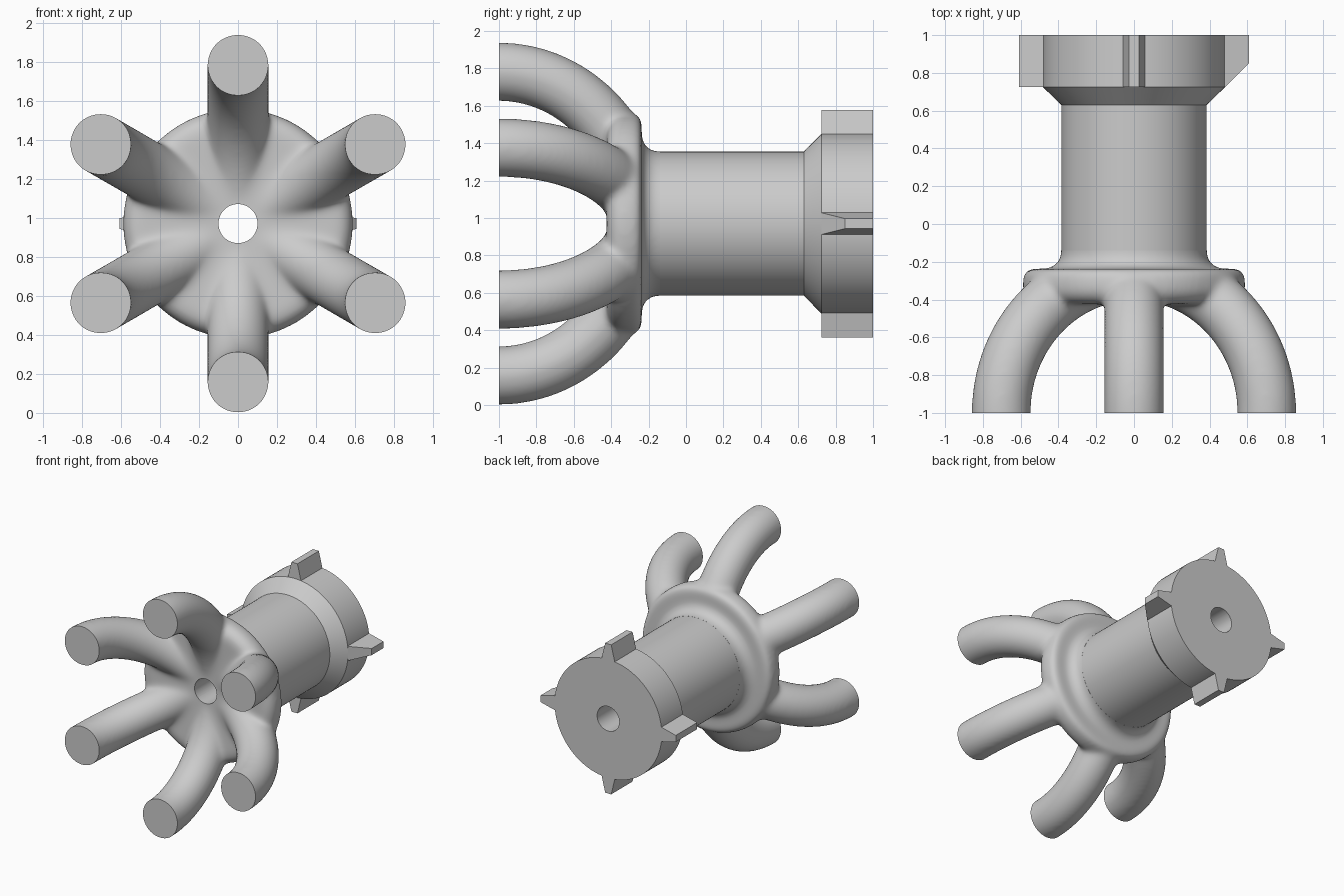
import bpy, bmesh, math
from mathutils import Matrix, Vector

if "Cube" in bpy.data.objects:
    bpy.data.objects.remove(bpy.data.objects["Cube"])

AXIS_Z = 0.97      # height of the long axis
TUBE = 0.157       # arm thickness
SEAM = -0.14       # where the hub meets the shaft

grey = bpy.data.materials.new("plain grey")
grey.use_nodes = True
colour = (0.6, 0.6, 0.6, 1)
grey.diffuse_color = colour
grey.node_tree.nodes["Principled BSDF"].inputs["Base Color"].default_value = colour


def lathe(bm, profile, sides=96):
    """Turn (radius, y) points around the y axis, with closed ends."""
    rings = []
    for r, y in profile:
        rings.append([bm.verts.new((r * math.cos(k * math.tau / sides), y,
                                    r * math.sin(k * math.tau / sides)))
                      for k in range(sides)])
    bridge(bm, rings)


def bridge(bm, rings):
    n = len(rings[0])
    for a, b in zip(rings, rings[1:]):
        for k in range(n):
            bm.faces.new((a[k], a[(k + 1) % n], b[(k + 1) % n], b[k]))
    bm.faces.new(rings[0])
    bm.faces.new(rings[-1])


def slice_off(bm, y, side):
    """Cut flat at y, drop the part towards side, and cap the cut."""
    cut = bmesh.ops.bisect_plane(bm, geom=bm.verts[:] + bm.edges[:] + bm.faces[:],
                                 plane_co=(0, y, 0), plane_no=(0, side, 0),
                                 clear_outer=True)["geom_cut"]
    edges = [e for e in cut if isinstance(e, bmesh.types.BMEdge)]
    bmesh.ops.triangle_fill(bm, edges=edges, use_beauty=True)


def to_object(bm, name):
    bmesh.ops.recalc_face_normals(bm, faces=bm.faces[:])
    mesh = bpy.data.meshes.new(name)
    bm.to_mesh(mesh)
    bm.free()
    mesh.materials.append(grey)
    obj = bpy.data.objects.new(name, mesh)
    obj.location.z = AXIS_Z
    bpy.context.collection.objects.link(obj)
    return obj


def bake(obj):
    """Apply every modifier."""
    bpy.context.view_layer.update()
    graph = bpy.context.evaluated_depsgraph_get()
    mesh = bpy.data.meshes.new_from_object(obj.evaluated_get(graph))
    obj.modifiers.clear()
    obj.data = mesh


def shade(obj, degrees=30):
    obj.data.shade_smooth()
    obj.data.set_sharp_from_angle(angle=math.radians(degrees))


# Hub: rounded disc with a fillet running into the shaft
bm = bmesh.new()
profile = [(0.08, -0.415), (0.49, -0.425)]
profile += [(0.50 + 0.09 * math.sin(a), -0.335 - 0.09 * math.cos(a))
            for a in (math.radians(d) for d in range(0, 91, 15))]
profile += [(0.585, -0.27), (0.56, -0.237), (0.47, -0.237)]
profile += [(0.47 - 0.085 * math.sin(a), -0.152 - 0.085 * math.cos(a))
            for a in (math.radians(d) for d in range(15, 91, 15))]
profile += [(0.386, 0.0)]
lathe(bm, profile)

# Six arms: tubes bent along a quarter ellipse, flat where they meet the flange
arm = bmesh.new()
path = [(Vector((0.812, -1.2, 0)), 0.0)]
for i in range(33):
    t = math.radians(90) * i / 32
    path.append((Vector((0.812 * math.cos(t), -1 + 0.75 * math.sin(t), 0)), t))
rings = []
for centre, t in path:
    out = Vector((0.75 * math.cos(t), 0.812 * math.sin(t), 0)).normalized()
    rings.append([arm.verts.new(centre + TUBE * (math.cos(a) * out + math.sin(a) * Vector((0, 0, 1))))
                  for a in (k * math.tau / 40 for k in range(40))])
bridge(arm, rings)
slice_off(arm, -0.237, 1)
bmesh.ops.recalc_face_normals(arm, faces=arm.faces[:])
arm_mesh = bpy.data.meshes.new("arm")
arm.to_mesh(arm_mesh)
arm.free()
for k in range(6):
    copy = arm_mesh.copy()
    copy.transform(Matrix.Rotation(math.radians(30 + 60 * k), 4, 'Y'))
    bm.from_mesh(copy)
    bpy.data.meshes.remove(copy)
bpy.data.meshes.remove(arm_mesh)

# Blend hub and arms into one skin, then trim the arm tips and the seam flat
hub = to_object(bm, "hub_with_arms")
remesh = hub.modifiers.new("blend", 'REMESH')
remesh.mode = 'VOXEL'
remesh.voxel_size = 0.013
smooth = hub.modifiers.new("fillet", 'SMOOTH')
smooth.factor = 0.5
smooth.iterations = 36
bake(hub)
bm = bmesh.new()
bm.from_mesh(hub.data)
slice_off(bm, -1.0, -1)
slice_off(bm, SEAM, 1)
bmesh.ops.recalc_face_normals(bm, faces=bm.faces[:])
bm.to_mesh(hub.data)
bm.free()

# Shaft with a flared collar
bm = bmesh.new()
lathe(bm, [(0.385, SEAM), (0.385, 0.63), (0.482, 0.725), (0.482, 1.0)])
shaft = to_object(bm, "shaft")

# Bore through the whole length
bm = bmesh.new()
lathe(bm, [(0.1, -1.5), (0.1, 1.5)], 48)
bore = to_object(bm, "bore_cutter")
bore.hide_render = True
for obj in (hub, shaft):
    mod = obj.modifiers.new("bore", 'BOOLEAN')
    mod.operation = 'DIFFERENCE'
    mod.solver = 'EXACT'
    mod.object = bore
    bake(obj)
    shade(obj, 35 if obj is hub else 20)
bpy.data.objects.remove(bore)

# Four tapered lugs on the collar; the left one has a sloped front
for k, name in enumerate(("left_lug", "top_lug", "right_lug", "bottom_lug")):
    slope = 0.125 if name == "left_lug" else 0.0
    bm = bmesh.new()
    rings = []
    for r, w, front in ((0.46, 0.062, 0.725), (0.482, 0.058, 0.725), (0.608, 0.027, 0.725 + slope)):
        rings.append([bm.verts.new(p) for p in ((r, front, -w), (r, 1, -w), (r, 1, w), (r, front, w))])
    bridge(bm, rings)
    bm.transform(Matrix.Rotation(-math.radians(90 * k), 4, 'Y'))
    to_object(bm, name)
